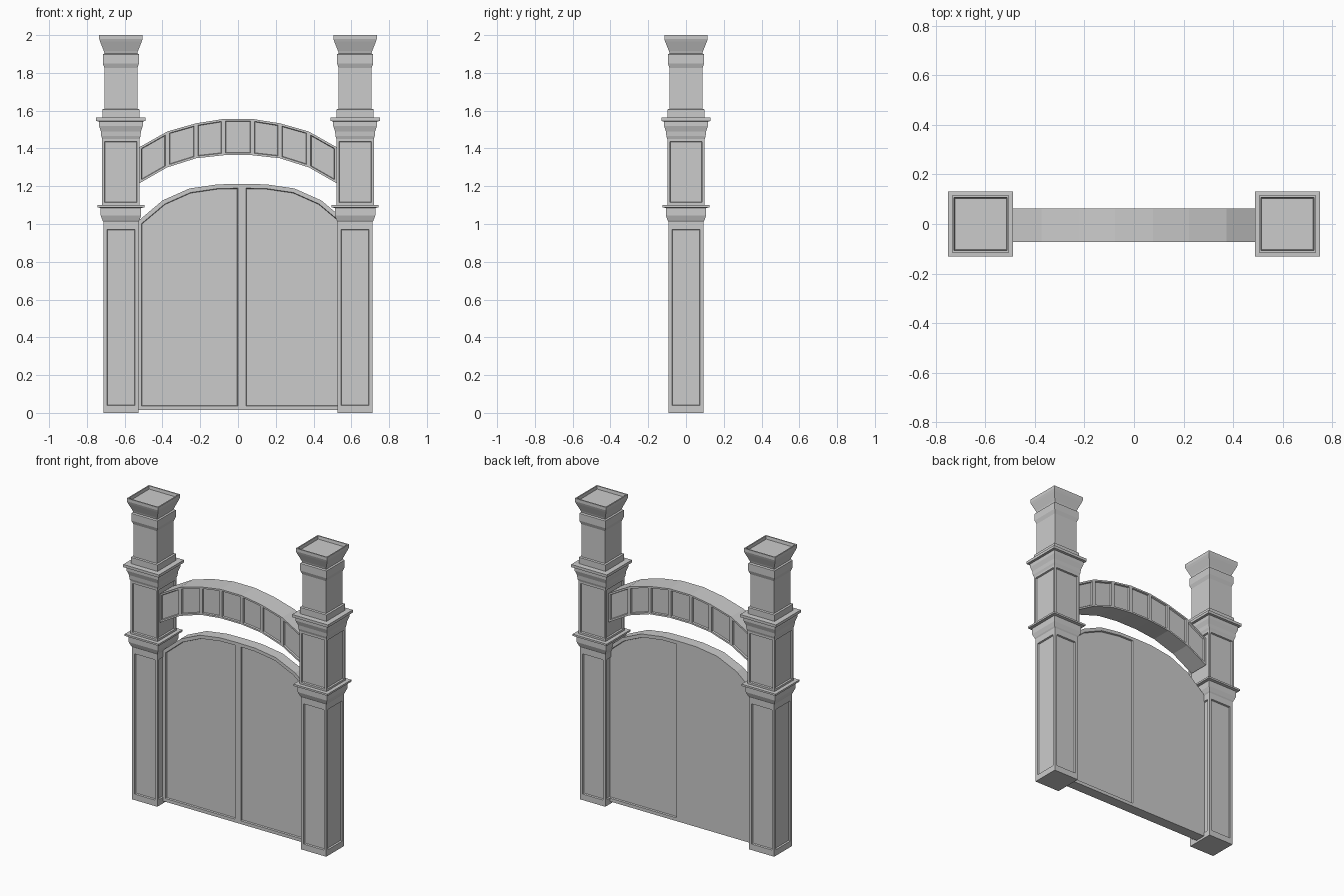
import bpy, bmesh

if "Cube" in bpy.data.objects:
    bpy.data.objects.remove(bpy.data.objects["Cube"])

PILLAR_X = 0.62
GATE_X = 0.021


def finish(bm, name):
    bmesh.ops.recalc_face_normals(bm, faces=bm.faces[:])
    mesh = bpy.data.meshes.new(name)
    bm.to_mesh(mesh)
    bm.free()
    obj = bpy.data.objects.new(name, mesh)
    bpy.context.collection.objects.link(obj)
    return obj


def recess(bm, faces, frame, depth=0.01):
    """Cut a framed panel into each face."""
    bmesh.ops.recalc_face_normals(bm, faces=bm.faces[:])
    bmesh.ops.inset_individual(bm, faces=faces, thickness=frame, use_even_offset=True)
    bmesh.ops.inset_individual(bm, faces=faces, thickness=0.003, depth=-depth,
                               use_even_offset=True)


# Square pillar profile: (half width, height)
PROFILE = [
    (0.092, 0.0), (0.092, 0.022), (0.092, 0.988), (0.092, 1.01),      # shaft
    (0.097, 1.018), (0.107, 1.045), (0.107, 1.085),                   # lower capital
    (0.125, 1.088), (0.125, 1.10), (0.099, 1.10), (0.099, 1.45),      # ledge, middle block
    (0.104, 1.465), (0.106, 1.49), (0.116, 1.52), (0.116, 1.543),     # middle capital
    (0.131, 1.545), (0.131, 1.563), (0.098, 1.565), (0.098, 1.607),   # ledge, upper base
    (0.087, 1.61), (0.087, 1.825), (0.096, 1.85), (0.096, 1.898),     # upper shaft
    (0.087, 1.903), (0.090, 1.915), (0.110, 1.965), (0.115, 1.98),    # crown
    (0.115, 2.0), (0.107, 2.0), (0.104, 1.98),                        # recessed top
]
PANELS = {1: 0.018, 9: 0.013}   # profile segment: frame width


def pillar(name, x):
    bm = bmesh.new()
    rings = [[bm.verts.new((x + sx * h, sy * h, z))
              for sx, sy in ((-1, -1), (1, -1), (1, 1), (-1, 1))] for h, z in PROFILE]
    panels = {}
    for i in range(len(rings) - 1):
        a, b = rings[i], rings[i + 1]
        side = [bm.faces.new((a[k], a[(k + 1) % 4], b[(k + 1) % 4], b[k])) for k in range(4)]
        if i in PANELS:
            panels[i] = side
    bm.faces.new(rings[0][::-1])
    bm.faces.new(rings[-1])
    for i, side in panels.items():
        recess(bm, side, PANELS[i])
    finish(bm, name)


pillar("left_pillar", -PILLAR_X)
pillar("right_pillar", PILLAR_X)

# Arch of seven panelled blocks: (x, lower z, upper z), mirrored
half_arch = [(0.077, 1.364, 1.556), (0.222, 1.348, 1.533),
             (0.374, 1.300, 1.490), (0.523, 1.215, 1.406)]
stations = [(-x, lo, hi) for x, lo, hi in reversed(half_arch)] + half_arch
Y0, Y1 = -0.073, 0.063
bm = bmesh.new()
rings = [[bm.verts.new(p) for p in ((x, Y0, lo), (x, Y0, hi), (x, Y1, hi), (x, Y1, lo))]
         for x, lo, hi in stations]
blocks = []
for a, b in zip(rings, rings[1:]):
    side = [bm.faces.new((a[k], a[(k + 1) % 4], b[(k + 1) % 4], b[k])) for k in range(4)]
    blocks += [side[0], side[2]]
bm.faces.new(rings[0])
bm.faces.new(rings[-1])
recess(bm, blocks, 0.011)
finish(bm, "arch")

# Gate leaf outline, measured from the meeting edge
LEAF = [(0.0, 0.015), (0.553, 0.015), (0.553, 1.013), (0.42, 1.125),
        (0.278, 1.188), (0.127, 1.21), (0.0, 1.212)]


def gate_leaf(name, side, back_panel):
    bm = bmesh.new()
    front, back = [[bm.verts.new((GATE_X + side * u, y, z)) for u, z in LEAF]
                   for y in (-0.032, 0.04)]
    panels = [bm.faces.new(front)]
    rear = bm.faces.new(back)
    n = len(LEAF)
    for k in range(n):
        j = (k + 1) % n
        bm.faces.new((front[k], front[j], back[j], back[k]))
    if back_panel:
        panels.append(rear)
    recess(bm, panels, 0.022)
    finish(bm, name)


gate_leaf("left_gate", -1, False)
gate_leaf("right_gate", 1, True)
